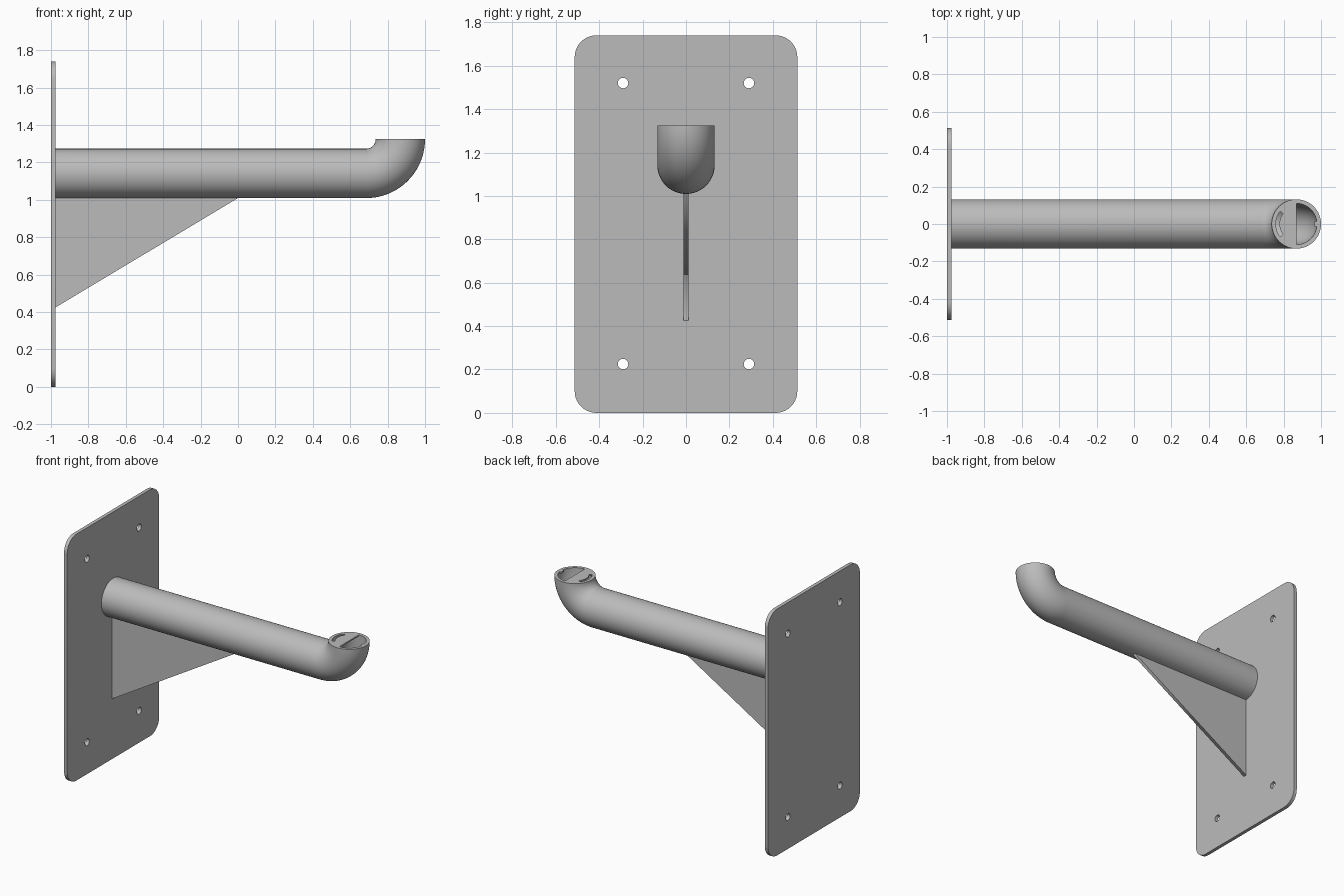
import bpy, bmesh
from math import sin, cos, pi, radians
from mathutils import Matrix, Vector

if "Cube" in bpy.data.objects:
    bpy.data.objects.remove(bpy.data.objects["Cube"], do_unlink=True)

grey = bpy.data.materials.new("steel_grey")
grey.use_nodes = True
COLOUR = (0.5, 0.5, 0.5, 1)
grey.diffuse_color = COLOUR
grey.node_tree.nodes["Principled BSDF"].inputs["Base Color"].default_value = COLOUR

PLATE_X = -0.975          # front face of the wall plate
BEND_X, TOP_Z = 0.685, 1.324
BEND_R, PIPE_R, BORE_R = 0.183, 0.132, 0.11
MOUTH_X = BEND_X + BEND_R


def arc(cx, cy, r, start, end, n):
    """Points along a circular arc, angles in degrees."""
    angles = [radians(start + (end - start) * i / n) for i in range(n + 1)]
    return [(cx + r * cos(a), cy + r * sin(a)) for a in angles]


def flat_part(name, loops, thickness, matrix):
    """Solid sheet from an outline and any hole loops."""
    curve = bpy.data.curves.new(name, "CURVE")
    curve.dimensions = "2D"
    curve.fill_mode = "BOTH"
    curve.extrude = thickness / 2
    for loop in loops:
        spline = curve.splines.new("POLY")
        spline.points.add(len(loop) - 1)
        for point, (x, y) in zip(spline.points, loop):
            point.co = (x, y, 0, 1)
        spline.use_cyclic_u = True
    obj = bpy.data.objects.new(name, curve)
    bpy.context.collection.objects.link(obj)
    obj.matrix_world = matrix
    finish(obj, convert=True)


def finish(obj, convert=False, smooth=False):
    bpy.ops.object.select_all(action="DESELECT")
    obj.select_set(True)
    bpy.context.view_layer.objects.active = obj
    if convert:
        bpy.ops.object.convert(target="MESH")
        obj = bpy.context.object
    obj.data.materials.clear()
    obj.data.materials.append(grey)
    if smooth:
        bpy.ops.object.shade_smooth_by_angle(angle=radians(35))


# Wall plate with rounded corners and four bolt holes
hw, top, cr = 0.513, 1.74, 0.1
outline = []
for cx, cy, a in ((hw - cr, cr, -90), (hw - cr, top - cr, 0),
                  (cr - hw, top - cr, 90), (cr - hw, cr, 180)):
    outline += arc(cx, cy, cr, a, a + 90, 10)
holes = [arc(y, z, 0.024, 0, 345, 23) for y in (-0.29, 0.29) for z in (0.225, 1.52)]
upright = Matrix(((0, 0, 1, 0), (1, 0, 0, 0), (0, 1, 0, 0), (0, 0, 0, 1)))
flat_part("wall_plate", [outline] + holes, 0.025,
          Matrix.Translation((PLATE_X - 0.0125, 0, 0)) @ upright)

# Triangular gusset under the pipe
pipe_z = TOP_Z - BEND_R
under = pipe_z - PIPE_R
flat_part("gusset", [[(PLATE_X, 0.425), (0, under), (0, under + 0.01),
                      (PLATE_X, under + 0.01)]],
          0.025, Matrix.Rotation(pi / 2, 4, "X"))

# Hollow pipe with an upturned elbow: outer skin, rim, then bore
stations = [(PLATE_X, pipe_z, 0)]
stations += [(BEND_X + BEND_R * sin(a), TOP_Z - BEND_R * cos(a), a)
             for a in (radians(90 * i / 20) for i in range(21))]
SIDES = 48
bm = bmesh.new()


def ring(x, z, a, r):
    verts = []
    for k in range(SIDES):
        t = 2 * pi * k / SIDES
        out = r * cos(t)
        verts.append(bm.verts.new((x + out * sin(a), r * sin(t), z - out * cos(a))))
    return verts


rings = [ring(*s, PIPE_R) for s in stations]
rings += [ring(*s, BORE_R) for s in reversed(stations)]
for a, b in zip(rings, rings[1:] + rings[:1]):
    for k in range(SIDES):
        j = (k + 1) % SIDES
        bm.faces.new((a[k], a[j], b[j], b[k]))
bmesh.ops.recalc_face_normals(bm, faces=bm.faces)
mesh = bpy.data.meshes.new("pipe_arm")
bm.to_mesh(mesh)
bm.free()
pipe = bpy.data.objects.new("pipe_arm", mesh)
bpy.context.collection.objects.link(pipe)
finish(pipe, smooth=True)

# Half cap in the mouth with a curved slot, and a small tab opposite it
cap_r, slot_r = BORE_R + 0.002, 0.09
cap = arc(0, 0, cap_r, 90, 142, 12) + arc(0, 0, slot_r, 142, 218, 16)
cap += arc(0, 0, cap_r, 218, 270, 12)
mouth = Matrix.Translation((MOUTH_X, 0, TOP_Z - 0.005))
flat_part("mouth_half_cap", [cap], 0.01, mouth)
flat_part("mouth_tab", [[(0.098, -0.014), (0.113, -0.014), (0.113, 0.014),
                         (0.098, 0.014)]], 0.01, mouth)
